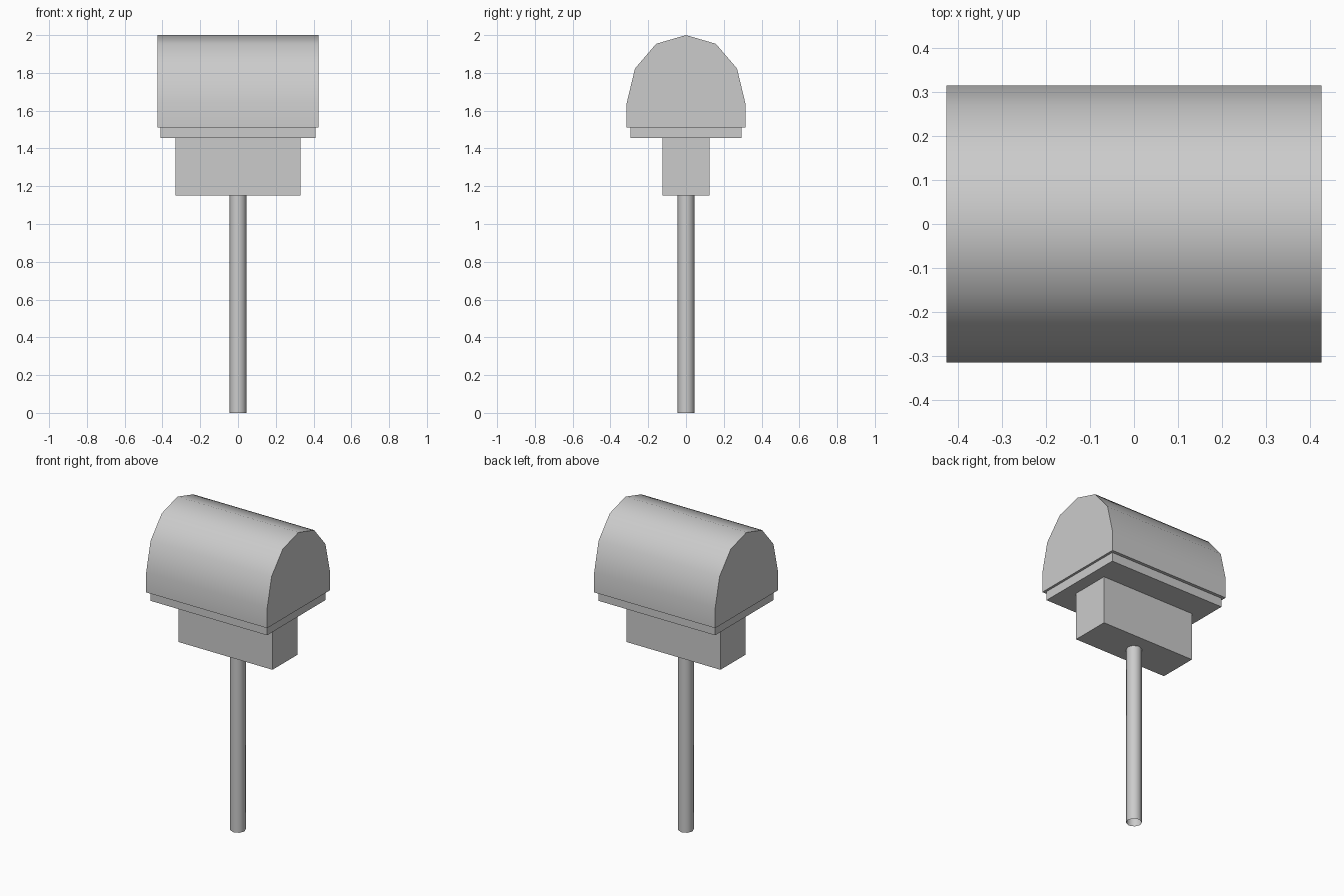
import bpy
import bmesh
from math import radians

cube = bpy.data.objects.get("Cube")
if cube:
    bpy.data.objects.remove(cube, do_unlink=True)

grey = bpy.data.materials.new("light_grey")
grey.use_nodes = True
colour = (0.6, 0.6, 0.6, 1)
grey.diffuse_color = colour
grey.node_tree.nodes["Principled BSDF"].inputs["Base Color"].default_value = colour


def finish(obj, name, smooth=False):
    obj.name = name
    obj.data.materials.clear()
    obj.data.materials.append(grey)
    if smooth:
        bpy.ops.object.select_all(action="DESELECT")
        obj.select_set(True)
        bpy.context.view_layer.objects.active = obj
        bpy.ops.object.shade_smooth_by_angle(angle=radians(60))


def box(name, width, depth, bottom, top):
    bpy.ops.mesh.primitive_cube_add(size=1, location=(0, 0, (bottom + top) / 2))
    obj = bpy.context.object
    obj.scale = (width, depth, top - bottom)
    bpy.ops.object.transform_apply(location=False, rotation=False, scale=True)
    finish(obj, name)


# Arched body: half profile mirrored in y, then extruded along x
half = [(0.314, 1.512), (0.314, 1.64), (0.27, 1.823), (0.158, 1.954)]
profile = half + [(0, 2)] + [(-y, z) for y, z in reversed(half)]
length = 0.85
bm = bmesh.new()
end = bm.faces.new([bm.verts.new((-length / 2, y, z)) for y, z in profile])
new = bmesh.ops.extrude_face_region(bm, geom=[end], use_keep_orig=True)["geom"]
bmesh.ops.translate(bm, vec=(length, 0, 0),
                    verts=[v for v in new if isinstance(v, bmesh.types.BMVert)])
bmesh.ops.recalc_face_normals(bm, faces=bm.faces)
mesh = bpy.data.meshes.new("arched_body")
bm.to_mesh(mesh)
bm.free()
body = bpy.data.objects.new("arched_body", mesh)
bpy.context.collection.objects.link(body)
finish(body, "arched_body", smooth=True)

# Base plate and mounting block under the body
box("base_plate", 0.82, 0.588, 1.455, 1.512)
box("mounting_block", 0.66, 0.25, 1.15, 1.455)

# Post, open at the ends
bpy.ops.mesh.primitive_cylinder_add(vertices=8, radius=0.046, depth=1.15,
                                    end_fill_type="NOTHING", location=(0, 0, 0.575))
finish(bpy.context.object, "post", smooth=True)
